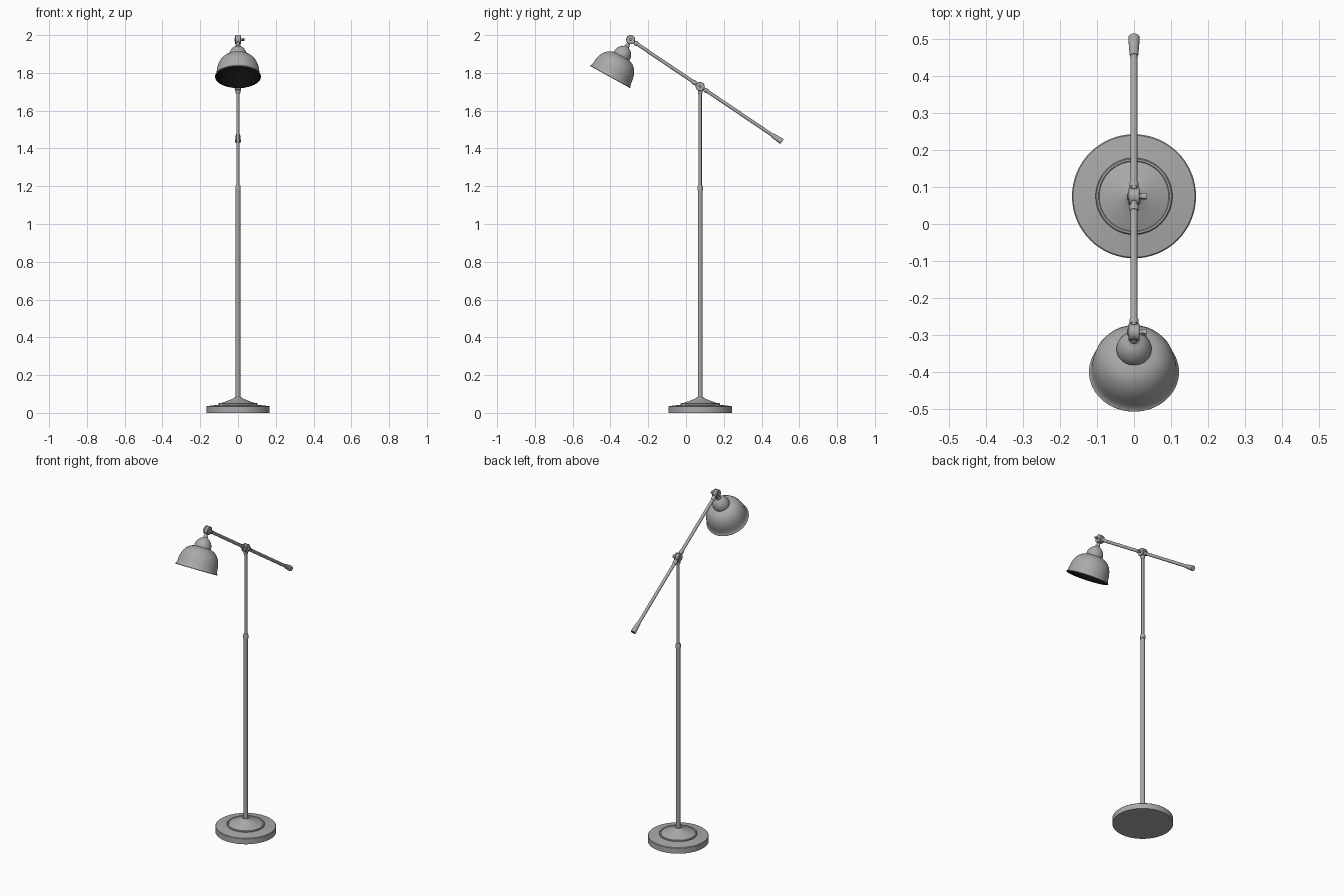
import bpy, bmesh, math
from mathutils import Vector, Matrix

if "Cube" in bpy.data.objects:
    bpy.data.objects.remove(bpy.data.objects["Cube"])


def material(name, rgb):
    m = bpy.data.materials.new(name)
    m.diffuse_color = (*rgb, 1)
    m.use_nodes = True
    m.node_tree.nodes["Principled BSDF"].inputs["Base Color"].default_value = m.diffuse_color
    return m


metal = material("grey_metal", (0.40, 0.40, 0.40))
black = material("black_lining", (0.004, 0.004, 0.004))


def lathe(name, profile, origin, axis=(0, 0, 1), sides=32, lining_from=None):
    """Revolve (radius, height) points around an axis; r = 0 closes to a point."""
    bm = bmesh.new()
    rings = []
    for r, h in profile:
        if r == 0:
            rings.append([bm.verts.new((0, 0, h))])
        else:
            rings.append([bm.verts.new((r * math.cos(2 * math.pi * i / sides),
                                        r * math.sin(2 * math.pi * i / sides), h))
                          for i in range(sides)])
    for k, (a, b) in enumerate(zip(rings, rings[1:])):
        for i in range(sides):
            j = (i + 1) % sides
            if len(a) == 1:
                f = bm.faces.new((a[0], b[j], b[i]))
            elif len(b) == 1:
                f = bm.faces.new((a[i], a[j], b[0]))
            else:
                f = bm.faces.new((a[i], a[j], b[j], b[i]))
            if lining_from is not None and k >= lining_from:
                f.material_index = 1
    bmesh.ops.recalc_face_normals(bm, faces=bm.faces)
    rot = Vector(axis).to_track_quat('Z', 'Y').to_matrix().to_4x4()
    bm.transform(Matrix.Translation(origin) @ rot)
    me = bpy.data.meshes.new(name)
    bm.to_mesh(me)
    bm.free()
    ob = bpy.data.objects.new(name, me)
    bpy.context.collection.objects.link(ob)
    me.materials.append(metal)
    if lining_from is not None:
        me.materials.append(black)
    bpy.ops.object.select_all(action='DESELECT')
    ob.select_set(True)
    bpy.context.view_layer.objects.active = ob
    bpy.ops.object.shade_smooth_by_angle(angle=math.radians(35))
    return ob


def rod(name, r, h0, h1, origin, axis=(0, 0, 1), r2=None, sides=24):
    r2 = r if r2 is None else r2
    return lathe(name, [(0, h0), (r, h0), (r2, h1), (0, h1)], origin, axis, sides)


PY = 0.075                                   # pole position
PIVOT = Vector((0, PY, 1.728))
HEAD = Vector((0, -0.293, 1.976))
ARM = (PIVOT - HEAD).normalized()            # points down to the rear end
UP = Vector((0, 0.483, 0.875)).normalized()  # shade axis
RIM = HEAD - UP * 0.226

# weighted base
lathe("base", [(0, 0), (0.168, 0), (0.168, 0.033), (0.165, 0.036), (0.104, 0.043),
               (0.104, 0.049), (0.101, 0.052), (0.096, 0.052), (0.094, 0.050),
               (0.075, 0.057), (0.050, 0.066), (0.030, 0.074), (0.021, 0.079),
               (0.018, 0.084), (0, 0.084)], (0, PY, 0), sides=64)

# telescopic pole
rod("lower_pole", 0.0122, 0.08, 1.185, (0, PY, 0))
lathe("pole_collar", [(0, 1.178), (0.0145, 1.178), (0.0145, 1.196), (0.012, 1.204),
                      (0, 1.204)], (0, PY, 0), sides=24)
rod("upper_pole", 0.0085, 1.2, 1.70, (0, PY, 0))
lathe("pole_top_collar", [(0, 1.688), (0.010, 1.688), (0.0125, 1.694),
                          (0.0125, 1.704), (0.009, 1.712), (0, 1.712)],
      (0, PY, 0), sides=24)

# tilting arm with flared grip
L = (PIVOT - HEAD).length
rod("arm", 0.0092, 0.018, L + 0.47, HEAD, ARM)
lathe("arm_grip", [(0, L + 0.459), (0.0105, L + 0.459), (0.012, L + 0.464),
                   (0.0155, L + 0.514), (0.0155, L + 0.519), (0.013, L + 0.523),
                   (0, L + 0.523)], HEAD, ARM, 24)
for n, s in (("head", 0.036), ("front", L - 0.038), ("rear", L + 0.038)):
    lathe("arm_collar_" + n, [(0, s - 0.009), (0.0105, s - 0.009), (0.0125, s - 0.004),
                              (0.0125, s + 0.004), (0.0105, s + 0.009), (0, s + 0.009)],
          HEAD, ARM, 24)

# swivel joints: two cheeks, a centre disc, screw cap and thumb screw
for n, c in (("pivot", PIVOT), ("head", HEAD)):
    X = (1, 0, 0)
    rod(n + "_joint_disc", 0.0215, -0.006, 0.006, c, X)
    for side, s in (("left", -1), ("right", 1)):
        lathe(f"{n}_joint_cheek_{side}",
              [(0, 0.005), (0.024, 0.005), (0.024, 0.013), (0.022, 0.015), (0, 0.015)],
              c, (s, 0, 0), 28)
    lathe(n + "_screw_cap", [(0, 0.014), (0.011, 0.014), (0.009, 0.018), (0, 0.019)],
          c, (-1, 0, 0), 20)
    rod(n + "_thumb_screw_stem", 0.006, 0.014, 0.024, c, X, sides=16)
    bpy.ops.mesh.primitive_cube_add(size=1, location=c + Vector((0.027, 0, 0)))
    wing = bpy.context.object
    wing.name = n + "_thumb_screw_wing"
    wing.dimensions = (0.014, 0.016, 0.009)
    wing.rotation_euler.x = math.atan2(ARM.z, ARM.y)
    wing.data.materials.append(metal)
    bev = wing.modifiers.new("soft_edges", 'BEVEL')
    bev.width, bev.segments = 0.002, 2

# shade: outer bell, then black lining
outer = [(0.121, 0.0), (0.122, 0.003), (0.1175, 0.008), (0.114, 0.022), (0.112, 0.045),
         (0.107, 0.067), (0.100, 0.084), (0.089, 0.101), (0.075, 0.114),
         (0.060, 0.122), (0.046, 0.127)]
inner = [(r - 0.003, h - 0.003 if h > 0.02 else h) for r, h in reversed(outer[2:])]
lathe("shade", outer[::-1] + [(0.118, 0.0)] + inner[::-1] + [(0, 0.125)],
      RIM, UP, 64, lining_from=len(outer))
lathe("shade_cap", [(0, 0.1255), (0.047, 0.1255), (0.0475, 0.135), (0.045, 0.147),
                    (0.040, 0.158), (0.033, 0.168), (0.024, 0.176), (0.016, 0.180),
                    (0.0125, 0.184), (0.0125, 0.192), (0.009, 0.197), (0.009, 0.21),
                    (0, 0.21)], RIM, UP, 40)
